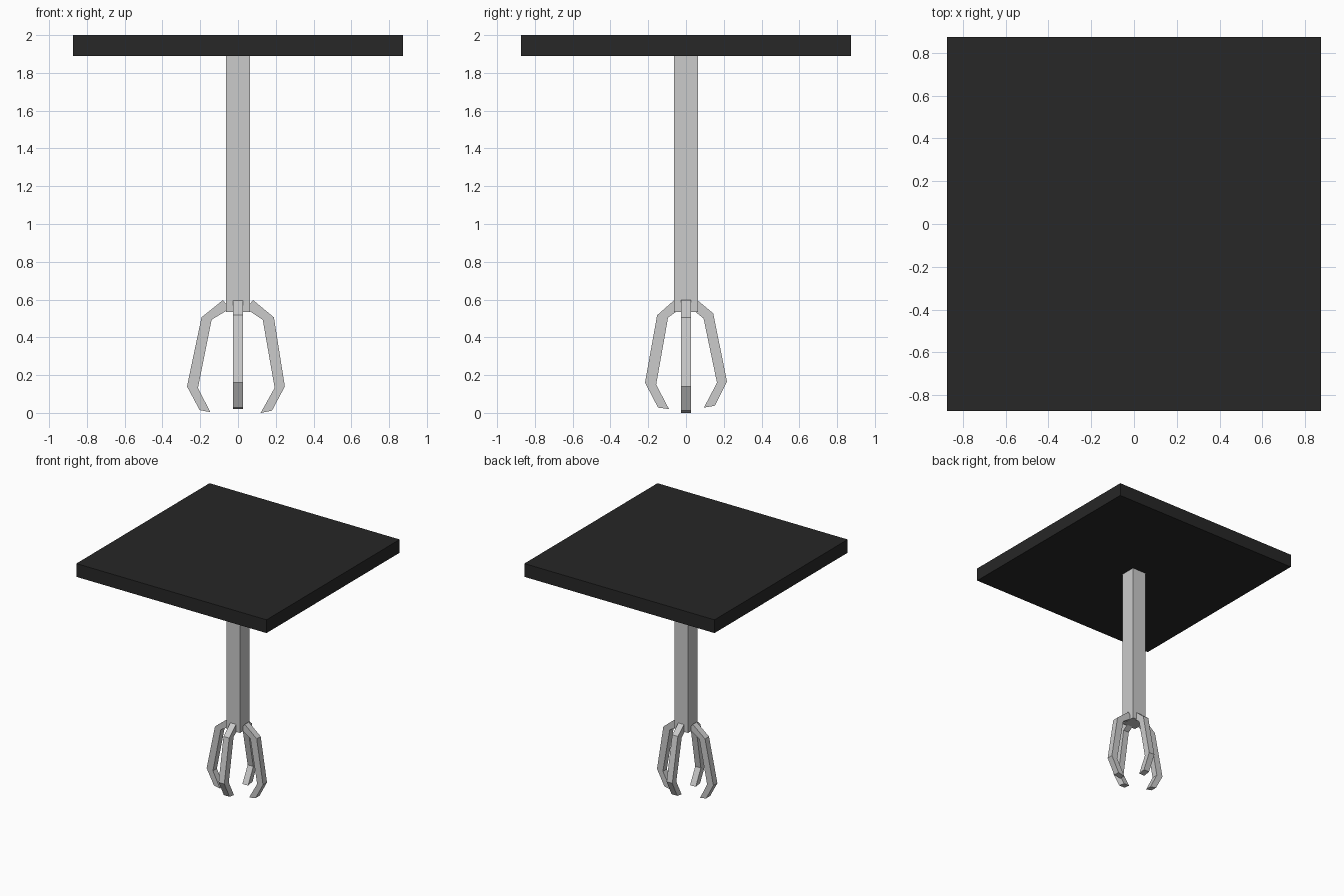
import bpy, bmesh
from mathutils import Vector

if "Cube" in bpy.data.objects:
    bpy.data.objects.remove(bpy.data.objects["Cube"])


def material(name, value):
    m = bpy.data.materials.new(name)
    m.diffuse_color = (value, value, value, 1)
    m.use_nodes = True
    m.node_tree.nodes["Principled BSDF"].inputs["Base Color"].default_value = m.diffuse_color
    return m


def finish(name, bm, mat=None):
    bmesh.ops.recalc_face_normals(bm, faces=bm.faces)
    mesh = bpy.data.meshes.new(name)
    bm.to_mesh(mesh)
    bm.free()
    ob = bpy.data.objects.new(name, mesh)
    bpy.context.collection.objects.link(ob)
    if mat:
        mesh.materials.append(mat)
    return ob


def box(name, half, z0, z1, mat):
    bm = bmesh.new()
    bmesh.ops.create_cube(bm, size=1)
    bmesh.ops.scale(bm, vec=(2 * half, 2 * half, z1 - z0), verts=bm.verts)
    bmesh.ops.translate(bm, vec=(0, 0, (z0 + z1) / 2), verts=bm.verts)
    return finish(name, bm, mat)


def finger(name, direction, outer, inner, half=0.026):
    # Square-section bent bar: a ring of four corners at each bend
    d = Vector((direction[0], direction[1], 0))
    side = Vector((-d.y, d.x, 0)) * half
    up = Vector((0, 0, 1))
    bm = bmesh.new()
    rings = []
    for (ro, zo), (ri, zi) in zip(outer, inner):
        o, i = d * ro + up * zo, d * ri + up * zi
        rings.append([bm.verts.new(p) for p in (o - side, o + side, i + side, i - side)])
    for a, b in zip(rings, rings[1:]):
        for k in range(4):
            n = (k + 1) % 4
            bm.faces.new((a[k], a[n], b[n], b[k]))
    bm.faces.new(rings[0])
    bm.faces.new(rings[-1][::-1])
    return finish(name, bm)


# Ceiling plate and hanging pole
box("top_plate", 0.873, 1.89, 2.0, material("black", 0.02))
box("pole", 0.063, 0.535, 1.89, material("mid_grey", 0.57))

# Four claw fingers, each given as (radius, height) from top to tip
finger("left_finger", (-1, 0),
       [(0.08, 0.597), (0.193, 0.506), (0.27, 0.14), (0.203, 0.015)],
       [(0.042, 0.552), (0.14, 0.493), (0.212, 0.133), (0.147, 0.004)])
finger("right_finger", (1, 0),
       [(0.08, 0.597), (0.19, 0.506), (0.248, 0.14), (0.18, 0.012)],
       [(0.042, 0.552), (0.131, 0.493), (0.194, 0.133), (0.12, 0.0)])
finger("front_finger", (0, -1),
       [(0.062, 0.597), (0.153, 0.517), (0.217, 0.16), (0.148, 0.028)],
       [(0.03, 0.55), (0.095, 0.505), (0.158, 0.15), (0.09, 0.02)])
finger("back_finger", (0, 1),
       [(0.06, 0.597), (0.144, 0.527), (0.217, 0.166), (0.153, 0.038)],
       [(0.03, 0.55), (0.093, 0.5), (0.164, 0.16), (0.095, 0.028)])
